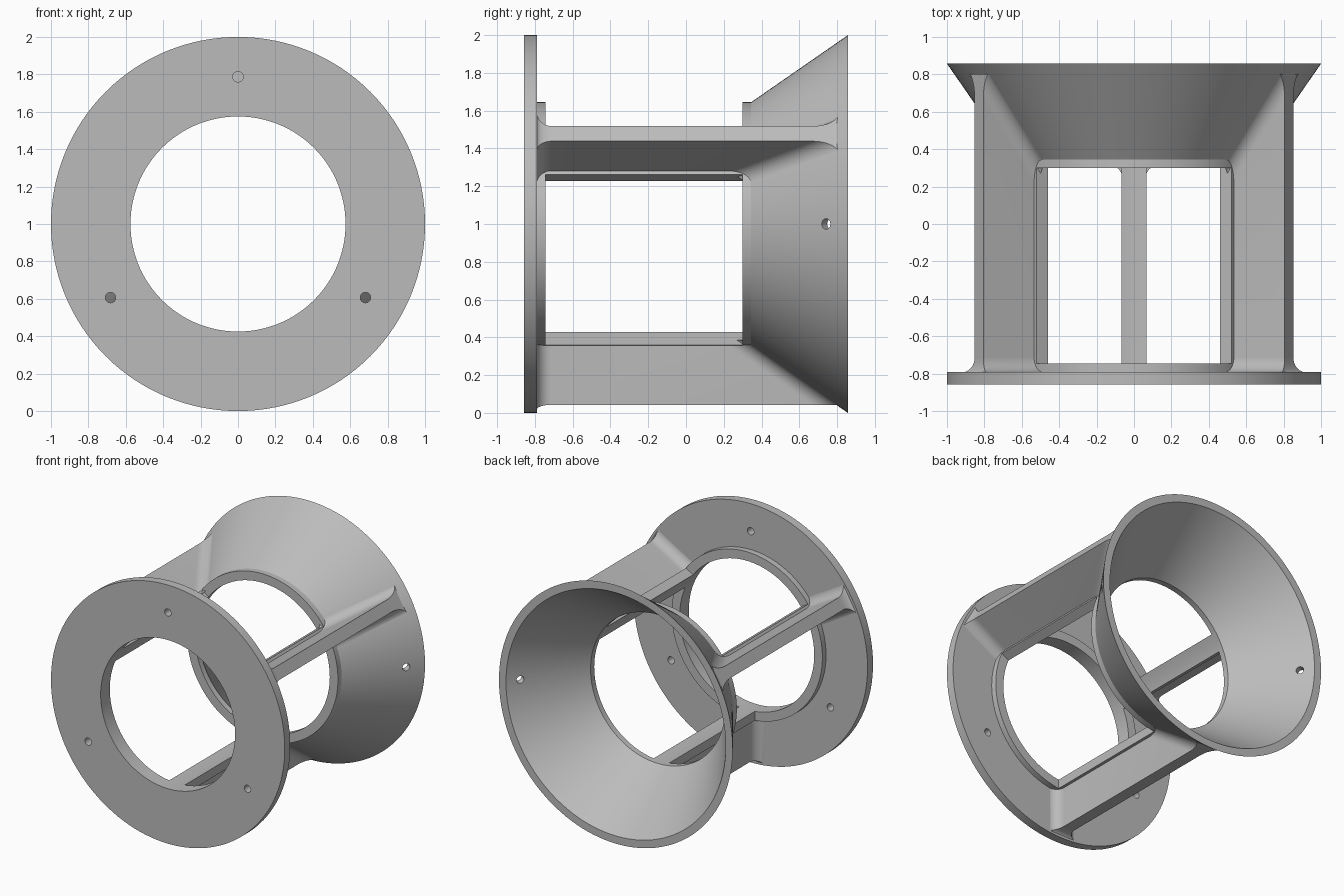
import bpy, bmesh, math
from mathutils import Vector

if "Cube" in bpy.data.objects:
    bpy.data.objects.remove(bpy.data.objects["Cube"], do_unlink=True)

grey = bpy.data.materials.new("plain grey")
grey.use_nodes = True
colour = (0.5, 0.5, 0.5, 1)
grey.diffuse_color = colour
grey.node_tree.nodes["Principled BSDF"].inputs["Base Color"].default_value = colour

BORE, COLLAR, RIM = 0.575, 0.645, 1.0
FLANGE_BACK, CONE_START, CONE_END = -0.79, 0.345, 0.857
RIB_OUT, RIB_HALF, RAIL_HALF, FILLET = 0.957, 0.046, 0.067, 0.08
SLOPE = (CONE_END - CONE_START) / (RIM - COLLAR)
STRUT_ANGLES = [math.radians(a) for a in (-90, 30, 150)]


def place(angle, radius, side, y):
    """Point given by distance from the y axis, sideways offset and depth."""
    c, s = math.cos(angle), math.sin(angle)
    return Vector((radius * c - side * s, y, 1 + radius * s + side * c))


def loft(name, sections, closed=False):
    """Skin a row of equal closed sections, capped unless it loops."""
    bm = bmesh.new()
    rings = [[bm.verts.new(p) for p in sec] for sec in sections]
    pairs = list(zip(rings, rings[1:]))
    if closed:
        pairs.append((rings[-1], rings[0]))
    for a, b in pairs:
        for i in range(len(a)):
            j = (i + 1) % len(a)
            bm.faces.new((a[i], a[j], b[j], b[i]))
    if not closed:
        bm.faces.new(rings[0])
        bm.faces.new(rings[-1])
    bmesh.ops.recalc_face_normals(bm, faces=bm.faces)
    mesh = bpy.data.meshes.new(name)
    bm.to_mesh(mesh)
    bm.free()
    mesh.materials.append(grey)
    obj = bpy.data.objects.new(name, mesh)
    bpy.context.collection.objects.link(obj)
    return obj


def revolve(name, profile, steps=128):
    return loft(name, [[place(math.tau * k / steps, r, 0, y) for y, r in profile]
                       for k in range(steps)], closed=True)


def drill(target, holes):
    """Cut round holes, each a centre and an axis."""
    for centre, axis in holes:
        bpy.ops.mesh.primitive_cylinder_add(vertices=24, radius=0.028, depth=0.3, location=centre)
        cutter = bpy.context.object
        cutter.name = "hole_cutter"
        cutter.rotation_euler = Vector(axis).to_track_quat("Z", "Y").to_euler()
        cutter.hide_render = True
        mod = target.modifiers.new("hole", "BOOLEAN")
        mod.operation = "DIFFERENCE"
        mod.solver = "EXACT"
        mod.object = cutter
        bpy.context.view_layer.objects.active = target
        bpy.ops.object.modifier_apply(modifier=mod.name)
        bpy.data.objects.remove(cutter, do_unlink=True)


# Front flange with a raised collar, and three screw holes
flange = revolve("front_flange", [(-0.857, BORE), (-0.857, RIM), (FLANGE_BACK, RIM),
                                  (FLANGE_BACK, COLLAR), (-0.745, COLLAR), (-0.745, BORE)])
drill(flange, [(place(a + math.pi, 0.787, 0, -0.82), (0, 1, 0)) for a in STRUT_ANGLES])

# Flared rear cone with a short collar, and a hole on each side
cone = revolve("rear_cone", [(0.30, BORE), (0.30, COLLAR), (CONE_START, COLLAR),
                             (CONE_END, RIM), (CONE_END, 0.94), (CONE_START, BORE)])
drill(cone, [(place(a, 0.90, 0, 0.755), (math.cos(a) * SLOPE, -1, 0)) for a in (0, math.pi)])

# Three struts: a curved inner rail and a radial rib that flares at both ends
parts = [flange, cone]
arc = [math.pi / 2 * k / 8 for k in range(9)]
for n, a in enumerate(STRUT_ANGLES):
    tag = ("bottom", "left", "right")[n]
    sides = [RAIL_HALF * (k / 4 - 1) for k in range(9)]
    outline = [(math.sqrt(BORE**2 - s * s), s) for s in sides]
    outline += [(math.sqrt(COLLAR**2 - s * s), s) for s in reversed(sides)]
    parts.append(loft(tag + "_rail", [[place(a, r, s, y) for r, s in outline]
                                      for y in (FLANGE_BACK, CONE_START)]))

    def rib_section(half, y_in, y_out, outer):
        return [place(a, COLLAR - 0.03, -half, y_in), place(a, outer, -half, y_out),
                place(a, outer, half, y_out), place(a, COLLAR - 0.03, half, y_in)]

    sections = []
    for t in arc:
        flare, gap = FILLET * (1 - math.sin(t)), FILLET * (1 - math.cos(t))
        y = FLANGE_BACK + gap - 0.002
        sections.append(rib_section(RIB_HALF + flare, y, y, RIB_OUT + 0.35 * flare))
    for t in reversed(arc):
        flare, gap = FILLET * (1 - math.sin(t)), FILLET * (1 - math.cos(t))
        back = gap * math.hypot(1, SLOPE) - 0.015
        y_in = CONE_START - 0.03 * SLOPE - back
        y_out = CONE_START + (RIB_OUT - COLLAR) * SLOPE - back
        sections.append(rib_section(RIB_HALF + flare, y_in, y_out, RIB_OUT))
    parts.append(loft(tag + "_rib", sections))

# Smooth the round surfaces while keeping the edges sharp
bpy.ops.object.select_all(action="DESELECT")
for obj in parts:
    obj.select_set(True)
bpy.context.view_layer.objects.active = flange
bpy.ops.object.shade_smooth_by_angle(angle=math.radians(25))
